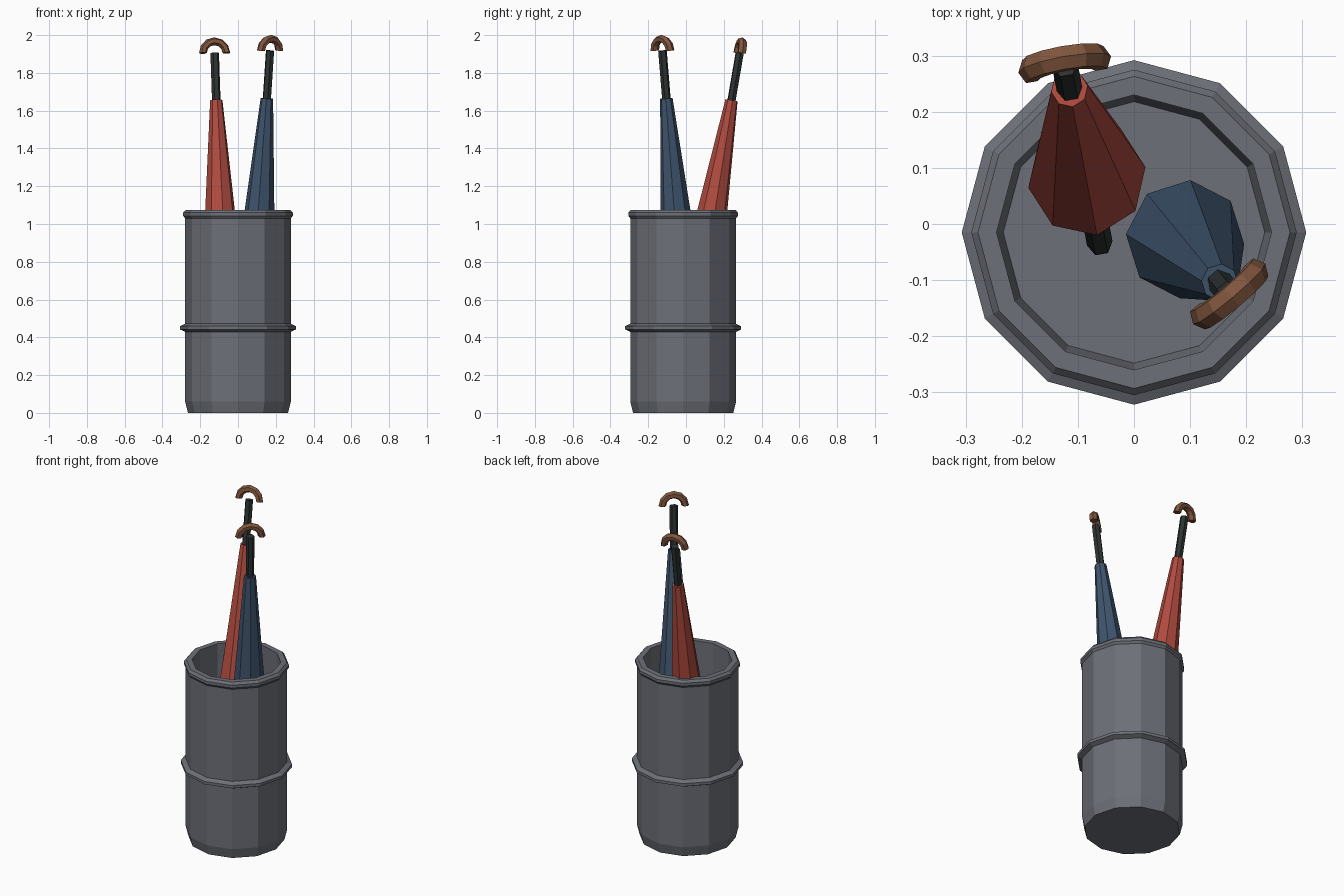
import bpy, bmesh, math
from mathutils import Vector, Matrix

if "Cube" in bpy.data.objects:
    bpy.data.objects.remove(bpy.data.objects["Cube"])


def material(name, rgb):
    m = bpy.data.materials.new(name)
    m.diffuse_color = (*rgb, 1)
    m.use_nodes = True
    m.node_tree.nodes["Principled BSDF"].inputs["Base Color"].default_value = m.diffuse_color
    return m


GREY = material("bin grey", (0.15, 0.16, 0.185))
RED = material("canopy red", (0.43, 0.07, 0.05))
BLUE = material("canopy blue", (0.05, 0.09, 0.155))
DARK = material("shaft dark", (0.027, 0.033, 0.033))
BROWN = material("handle brown", (0.22, 0.092, 0.047))


def loft(name, rings, mat, matrix=Matrix.Identity(4)):
    """Skin a list of equal-sized rings and cap both ends."""
    bm = bmesh.new()
    loops = [[bm.verts.new(matrix @ p) for p in ring] for ring in rings]
    n = len(loops[0])
    for a, b in zip(loops, loops[1:]):
        for i in range(n):
            j = (i + 1) % n
            bm.faces.new((a[i], a[j], b[j], b[i]))
    bm.faces.new(loops[0][::-1])
    bm.faces.new(loops[-1])
    bmesh.ops.recalc_face_normals(bm, faces=bm.faces)
    mesh = bpy.data.meshes.new(name)
    bm.to_mesh(mesh)
    bm.free()
    mesh.materials.append(mat)
    ob = bpy.data.objects.new(name, mesh)
    bpy.context.collection.objects.link(ob)
    return ob


def circle(r, z, n):
    return [Vector((r * math.cos(i * math.tau / n), r * math.sin(i * math.tau / n), z))
            for i in range(n)]


def lathe(name, profile, n, mat, matrix):
    return loft(name, [circle(r, z, n) for r, z in profile], mat, matrix)


# Bin: outer wall with hoop and rolled rim, then down the inner wall to the floor
bin_profile = [
    (0.265, 0), (0.28, 0.06), (0.28, 0.429), (0.307, 0.442), (0.307, 0.459),
    (0.28, 0.472), (0.28, 1.03), (0.29, 1.043), (0.29, 1.06), (0.278, 1.074),
    (0.245, 1.074), (0.245, 0.085), (0.233, 0.035),
]
lathe("bin", bin_profile, 12, GREY, Matrix.Translation((0, -0.015, 0)))


def umbrella(label, base, top, shaft_z, spin, mat):
    """Closed umbrella leaning along the line from canopy base to canopy top."""
    base, top = Vector(base), Vector(top)
    axis = (top - base).normalized()
    tilt = Vector((0, 0, 1)).rotation_difference(axis).to_matrix().to_4x4()
    place = Matrix.Translation(base) @ tilt @ Matrix.Rotation(math.radians(spin), 4, 'Z')
    length = (top - base).length
    end = (shaft_z - base.z) / axis.z
    tip = (0.06 - base.z) / axis.z

    # Folded canopy and shaft
    lathe(label + "_canopy", [(0.106, 0), (0.033, length)], 8, mat, place)
    lathe(label + "_shaft", [(0.023, tip), (0.023, end)], 6, DARK, place)

    # Arched handle: six-sided tube swept along a half circle
    rings = []
    for k in range(7):
        a = math.pi * k / 6
        out = Vector((math.cos(a), 0, math.sin(a)))
        centre = Vector((0, 0, end)) + out * 0.063
        rings.append([centre + out * p.x + Vector((0, p.y * 1.15, 0))
                      for p in circle(0.021, 0, 6)])
    loft(label + "_handle", rings, BROWN, place)


umbrella("red_umbrella", (-0.084, 0.083, 0.74), (-0.115, 0.241, 1.655), 1.905, 10, RED)
umbrella("blue_umbrella", (0.091, -0.027, 0.72), (0.153, -0.104, 1.665), 1.918, 40, BLUE)
